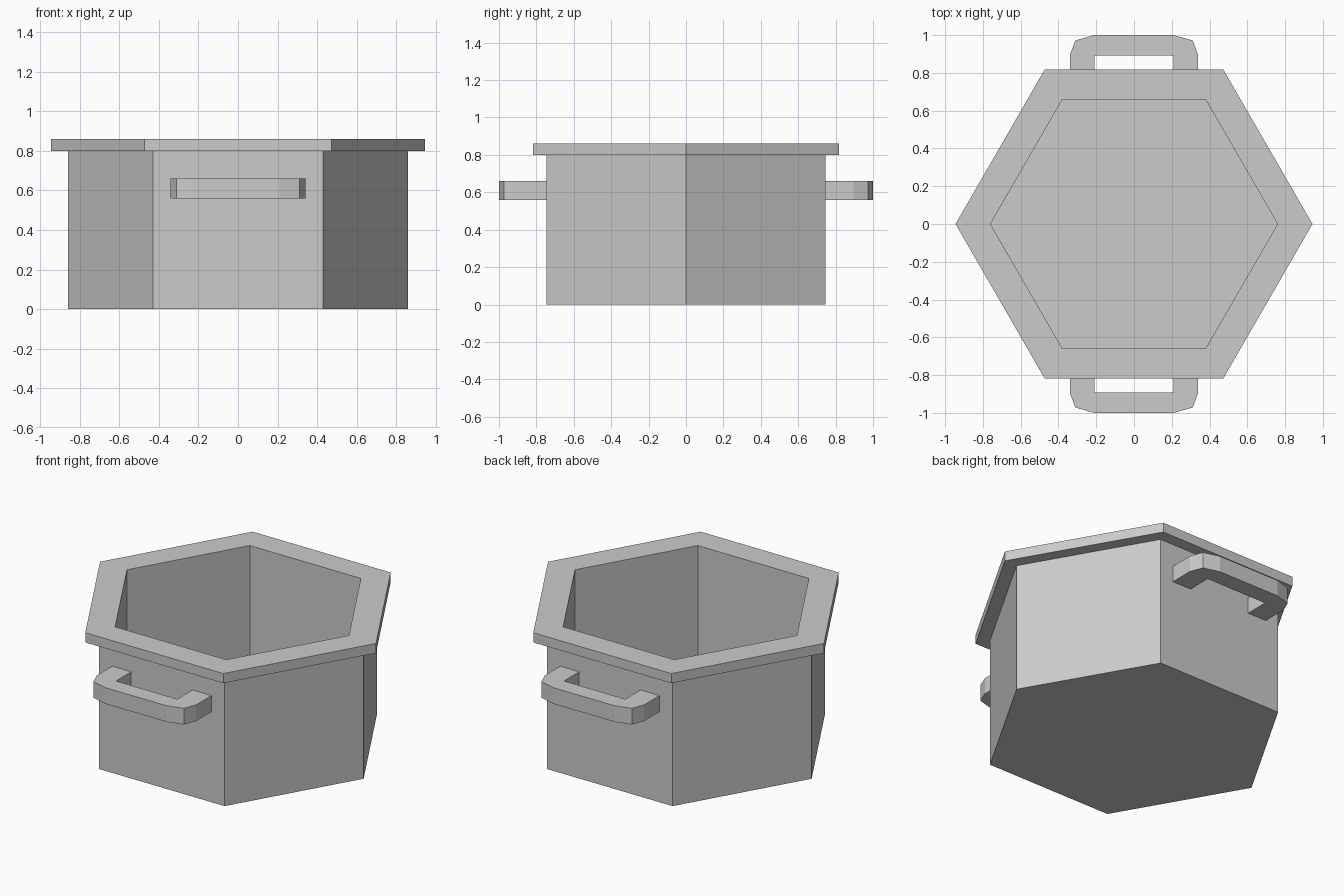
import bpy
import bmesh
from math import cos, sin, pi

if "Cube" in bpy.data.objects:
    bpy.data.objects.remove(bpy.data.objects["Cube"])

SIDES = 6


def finish(name, bm):
    bmesh.ops.recalc_face_normals(bm, faces=bm.faces)
    mesh = bpy.data.meshes.new(name)
    bm.to_mesh(mesh)
    bm.free()
    obj = bpy.data.objects.new(name, mesh)
    bpy.context.collection.objects.link(obj)
    return obj


def hex_lathe(name, profile):
    """Sweep a (radius, z) profile round z, capping both ends."""
    bm = bmesh.new()
    rings = [[bm.verts.new((r * cos(2 * pi * i / SIDES), r * sin(2 * pi * i / SIDES), z))
              for i in range(SIDES)] for r, z in profile]
    for a, b in zip(rings, rings[1:]):
        for i in range(SIDES):
            j = (i + 1) % SIDES
            bm.faces.new((a[i], a[j], b[j], b[i]))
    bm.faces.new(rings[0])
    bm.faces.new(rings[-1])
    return finish(name, bm)


def handle(name, side):
    """Extrude a flat C outline upward; side is -1 front, +1 back."""
    half = [(0.21, 0.735), (0.34, 0.735), (0.34, 0.895), (0.31, 0.972), (0.21, 1.0)]
    inner = (0.21, 0.893)
    outline = half + [(-x, y) for x, y in reversed(half)] + [(-inner[0], inner[1]), inner]
    z0, z1 = 0.56, 0.66
    bm = bmesh.new()
    face = bm.faces.new([bm.verts.new((x, side * y, z0)) for x, y in outline])
    ext = bmesh.ops.extrude_face_region(bm, geom=[face], use_keep_orig=True)
    top = [v for v in ext["geom"] if isinstance(v, bmesh.types.BMVert)]
    bmesh.ops.translate(bm, verts=top, vec=(0, 0, z1 - z0))
    return finish(name, bm)


# Pot: closed base, outer wall, overhanging rim, inner wall, floor
hex_lathe("pot_body", [(0.86, 0), (0.86, 0.80), (0.945, 0.80), (0.945, 0.86),
                       (0.76, 0.86), (0.76, 0.08)])

# Side handles
handle("front_handle", -1)
handle("back_handle", 1)
